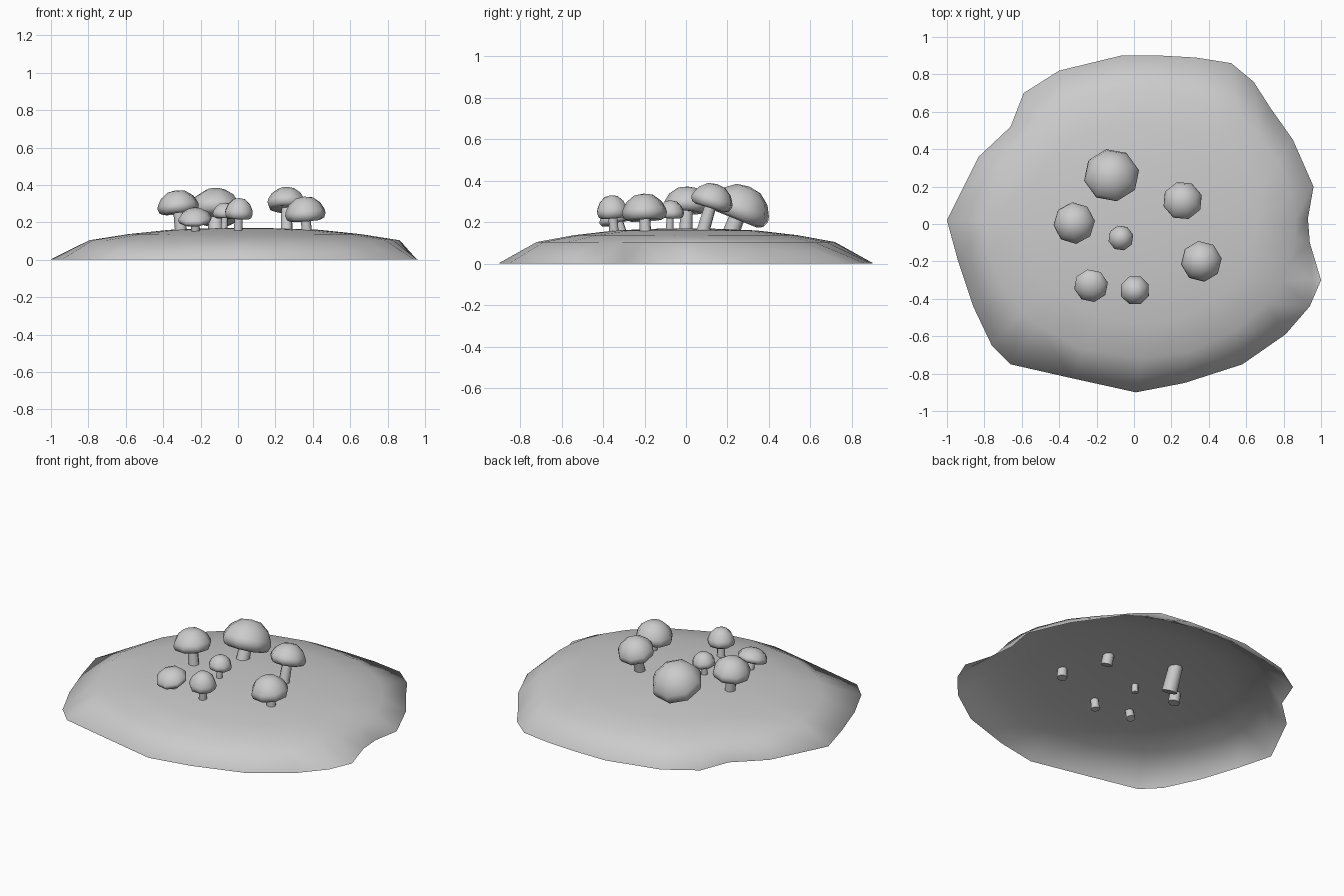
import bpy, bmesh, math
from mathutils import Vector

cube = bpy.data.objects.get("Cube")
if cube:
    bpy.data.objects.remove(cube)

GREY = (0.6, 0.6, 0.6, 1)
grey = bpy.data.materials.new("plain grey")
grey.use_nodes = True
grey.diffuse_color = GREY
grey.node_tree.nodes["Principled BSDF"].inputs["Base Color"].default_value = GREY


def finish(bm, name):
    """Turn a bmesh into a smooth-shaded grey object."""
    bmesh.ops.remove_doubles(bm, verts=bm.verts, dist=0.0005)
    for face in bm.faces:
        face.smooth = True
    mesh = bpy.data.meshes.new(name)
    bm.to_mesh(mesh)
    bm.free()
    mesh.materials.append(grey)
    obj = bpy.data.objects.new(name, mesh)
    bpy.context.collection.objects.link(obj)
    return obj


def bridge(bm, upper, lower):
    """Join two rings, both running anticlockwise, with faces outward."""
    n = len(upper)
    for i in range(n):
        j = (i + 1) % n
        bm.faces.new((upper[i], lower[i], lower[j], upper[j]))


def fan(bm, ring, point, up=True):
    tip = bm.verts.new(point)
    for i in range(len(ring)):
        a, b = ring[i], ring[(i + 1) % len(ring)]
        bm.faces.new((a, b, tip) if up else (b, a, tip))


# Mound: an open shell with an irregular rim and smoother rings above it
rim = [(-1, .02), (-.94, -.2), (-.86, -.44), (-.76, -.65), (-.66, -.75),
       (-.33, -.825), (.01, -.9), (.27, -.85), (.58, -.75), (.81, -.59),
       (.94, -.44), (1, -.3), (.94, -.1), (.93, .03), (.96, .2), (.85, .45),
       (.73, .62), (.64, .76), (.52, .86), (.33, .89), (.15, .9), (-.07, .9),
       (-.4, .82), (-.59, .7), (-.66, .52), (-.83, .36)]
bm = bmesh.new()
rings = [[bm.verts.new((x, y, 0)) for x, y in rim],
         [bm.verts.new((min(x, .955), y, 0.003)) for x, y in rim]]
for rx, ry, z in [(.83, .72, .104), (.62, .54, .137), (.4, .34, .16), (.18, .15, .168)]:
    ring = []
    for x, y in rim:
        angle = math.atan2(y, x)
        ring.append(bm.verts.new((.035 + rx * math.cos(angle), ry * math.sin(angle), z)))
    rings.append(ring)
for lower, upper in zip(rings, rings[1:]):
    bridge(bm, upper, lower)
fan(bm, rings[-1], (.03, 0, .17))
finish(bm, "mound")

# Mushrooms: an eight-sided turned cap on a leaning stem
SIDES = 8
CAP = [(.42, .94), (.78, .7), (.96, .42), (1, .27), (.92, .08), (.72, 0)]


def lathe(name, profile, top, bottom, turn):
    bm = bmesh.new()
    rings = []
    for r, z in profile:
        rings.append([bm.verts.new((r * math.cos(a), r * math.sin(a), z))
                      for a in (math.tau * k / SIDES + turn for k in range(SIDES))])
    for upper, lower in zip(rings, rings[1:]):
        bridge(bm, upper, lower)
    fan(bm, rings[0], (0, 0, top))
    fan(bm, rings[-1], (0, 0, bottom), up=False)
    return finish(bm, name)


def mushroom(name, x, y, top, radius, height, lean, stem_radius, foot, turn):
    axis = Vector((lean[0], lean[1], 1)).normalized()
    base = Vector((x, y, top - .72 * height)) - axis * .28 * height
    length = (base.z - foot) / axis.z
    cap = lathe(name + "_cap", [(r * radius, z * height) for r, z in CAP],
                height, .06 * height, turn)
    stem = lathe(name + "_stem", [(stem_radius * .85, .02), (stem_radius, -length)],
                 .02, -length, turn)
    for obj in (cap, stem):
        obj.rotation_mode = "QUATERNION"
        obj.rotation_quaternion = Vector((0, 0, 1)).rotation_difference(axis)
        obj.location = base
    bpy.ops.object.select_all(action="DESELECT")
    stem.select_set(True)
    bpy.context.view_layer.objects.active = stem
    bpy.ops.object.shade_smooth_by_angle(angle=math.radians(50))


mushroom("big_mushroom", -.12, .26, .38, .15, .17, (0, .4), .045, .03, .2)
mushroom("left_mushroom", -.32, .005, .372, .112, .125, (-.12, .05), .034, .1, .1)
mushroom("back_mushroom", .26, .125, .387, .107, .12, (0, .3), .034, .11, .3)
mushroom("right_mushroom", .36, -.2, .338, .11, .13, (-.08, -.05), .03, .1, .15)
mushroom("front_left_mushroom", -.23, -.33, .275, .092, .08, (-.05, -.3), .026, .1, .2)
mushroom("front_mushroom", .005, -.355, .33, .08, .11, (.05, -.08), .026, .1, .4)
mushroom("small_mushroom", -.07, -.075, .305, .068, .085, (.05, .05), .02, .12, .25)
